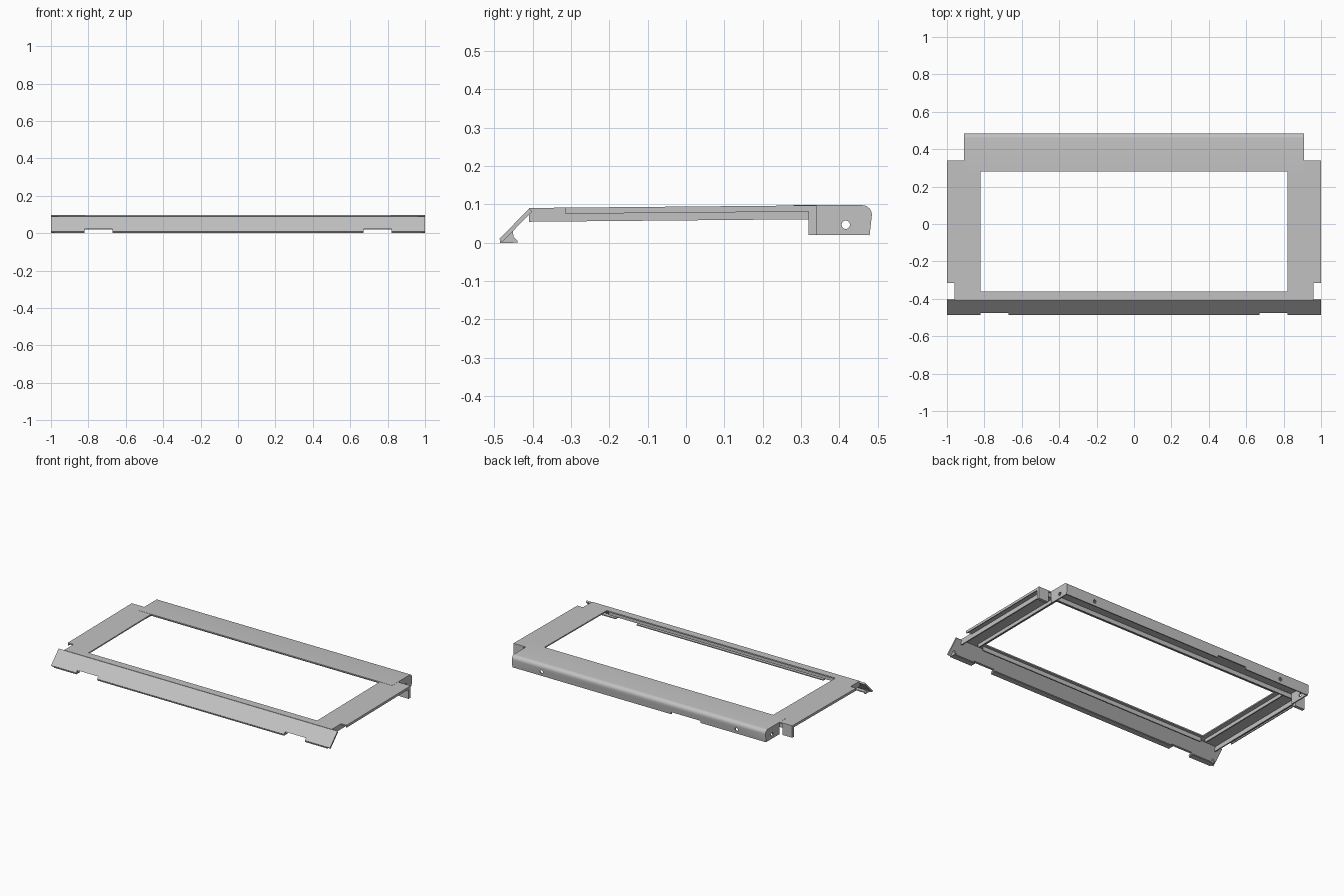
import bpy, bmesh, math
from mathutils import Matrix

cube = bpy.data.objects.get("Cube")
if cube:
    bpy.data.objects.remove(cube)

metal = bpy.data.materials.new("grey_metal")
metal.use_nodes = True
grey = (0.54, 0.54, 0.54, 1)
metal.diffuse_color = grey
metal.node_tree.nodes["Principled BSDF"].inputs["Base Color"].default_value = grey

T = 0.008  # sheet thickness


def make(name, bm):
    bmesh.ops.recalc_face_normals(bm, faces=bm.faces)
    mesh = bpy.data.meshes.new(name)
    bm.to_mesh(mesh)
    bm.free()
    mesh.materials.append(metal)
    obj = bpy.data.objects.new(name, mesh)
    bpy.context.collection.objects.link(obj)
    return obj


def top_z(y):
    """Height of the gently rising top sheet."""
    return 0.0945 + 0.009 * y


def box(name, x, y, z, follow=False):
    """Box from ranges; with follow, z is measured down from the rising top."""
    bm = bmesh.new()
    bmesh.ops.create_cube(bm, size=1)
    for v in bm.verts:
        v.co.x = x[v.co.x > 0]
        v.co.y = y[v.co.y > 0]
        v.co.z = z[v.co.z > 0] + (top_z(v.co.y) if follow else 0)
    return make(name, bm)


def prism(name, profile, x0, x1):
    """Closed y-z outline extruded along x."""
    bm = bmesh.new()
    face = bm.faces.new([bm.verts.new((x0, y, z)) for y, z in profile])
    out = bmesh.ops.extrude_face_region(bm, geom=[face])["geom"]
    for v in out:
        if isinstance(v, bmesh.types.BMVert):
            v.co.x = x1
    return make(name, bm)


def sheet(name, path, x0, x1, thick):
    """Bent sheet following a y-z centre line."""
    bm = bmesh.new()
    a = [bm.verts.new((x0, y, z)) for y, z in path]
    b = [bm.verts.new((x1, y, z)) for y, z in path]
    for i in range(len(path) - 1):
        bm.faces.new((a[i], a[i + 1], b[i + 1], b[i]))
    obj = make(name, bm)
    mod = obj.modifiers.new("thickness", "SOLIDIFY")
    mod.thickness, mod.offset, mod.use_even_offset = thick, 0, True
    return obj


def drill(name, centre, axis):
    bm = bmesh.new()
    turn = Matrix.Rotation(math.pi / 2, 4, axis)
    bmesh.ops.create_cone(bm, cap_ends=True, segments=20, radius1=0.011, radius2=0.011,
                          depth=0.06, matrix=Matrix.Translation(centre) @ turn)
    return make(name, bm)


def cut(obj, cutters):
    """Subtract cutters, bake the result and remove the helpers."""
    for c in cutters:
        c.hide_render = True
        mod = obj.modifiers.new("cut", "BOOLEAN")
        mod.operation, mod.object, mod.solver = "DIFFERENCE", c, "EXACT"
    graph = bpy.context.evaluated_depsgraph_get()
    mesh = bpy.data.meshes.new_from_object(obj.evaluated_get(graph))
    obj.modifiers.clear()
    obj.data = mesh
    for c in cutters:
        bpy.data.objects.remove(c)


def pair(lo, hi, side):
    return tuple(sorted((lo * side, hi * side)))


# Front rail, sloping apron and its bottom lip
box("front_rail", (-0.96, 0.96), (-0.41, -0.36), (-T, 0), True)
apron = sheet("front_apron", [(-0.405, 0.086), (-0.483, 0.006)], -1, 1, 0.011)
cut(apron, [box("notch", pair(0.67, 0.82, s), (-0.52, -0.43), (-0.03, 0.022)) for s in (1, -1)])
box("front_lip", (-0.67, 0.67), (-0.485, -0.45), (0, 0.006))
box("front_rib", (-0.82, 0.82), (-0.385, -0.377), (-0.035, -0.004), True)

# Rear channel with rounded back edge, bolt holes and a small bottom notch
path = [(0.28, 0.094)]
path += [(0.46 + 0.021 * math.sin(a), 0.073 + 0.021 * math.cos(a))
         for a in [i * math.pi / 12 for i in range(7)]]
path += [(0.475, 0.02)]
channel = sheet("rear_channel", path, -0.91, 0.91, T)
cut(channel, [drill("hole", (s * 0.7, 0.477, 0.047), "X") for s in (1, -1)]
    + [box("notch", (-0.44, -0.23), (0.44, 0.52), (0, 0.034))])
bpy.context.view_layer.objects.active = channel
channel.select_set(True)
bpy.ops.object.shade_smooth_by_angle(angle=math.radians(30))
channel.select_set(False)
box("rear_rib", (-0.93, 0.93), (0.325, 0.333), (0.062, 0.094))

# Parts repeated on both sides
cap_shape = [(0.34, 0.02), (0.475, 0.02), (0.481, 0.073), (0.474, 0.088), (0.46, 0.094), (0.34, 0.094)]
gusset_shape = [(-0.482, 0.003), (-0.44, 0), (-0.44, 0.006), (-0.45, 0.015), (-0.452, 0.032)]
for s, side in ((1, "left"), (-1, "right")):
    box(side + "_rail", pair(0.82, 0.96, s), (-0.36, 0.34), (-T, 0), True)
    box(side + "_rail_edge", pair(0.96, 1, s), (-0.315, 0.34), (-T, 0), True)
    box(side + "_outer_flange", pair(0.994, 1, s), (-0.315, 0.34), (-0.016, -0.002), True)
    box(side + "_wall", pair(0.952, 0.96, s), (-0.41, 0.33), (-0.036, -0.002), True)
    box(side + "_inner_rib", pair(0.85, 0.858, s), (-0.377, 0.325), (-0.03, -0.004), True)
    box(side + "_tab", pair(0.93, 1, s), (0.32, 0.34), (0.02, 0.092))
    box(side + "_lip", pair(0.82, 0.98, s), (-0.485, -0.45), (0, 0.006))
    prism(side + "_gusset", gusset_shape, *pair(0.97, 0.98, s))
    cap = prism(side + "_end_cap", cap_shape, *pair(0.902, 0.91, s))
    cut(cap, [drill("hole", (s * 0.906, 0.417, 0.047), "Y")])
